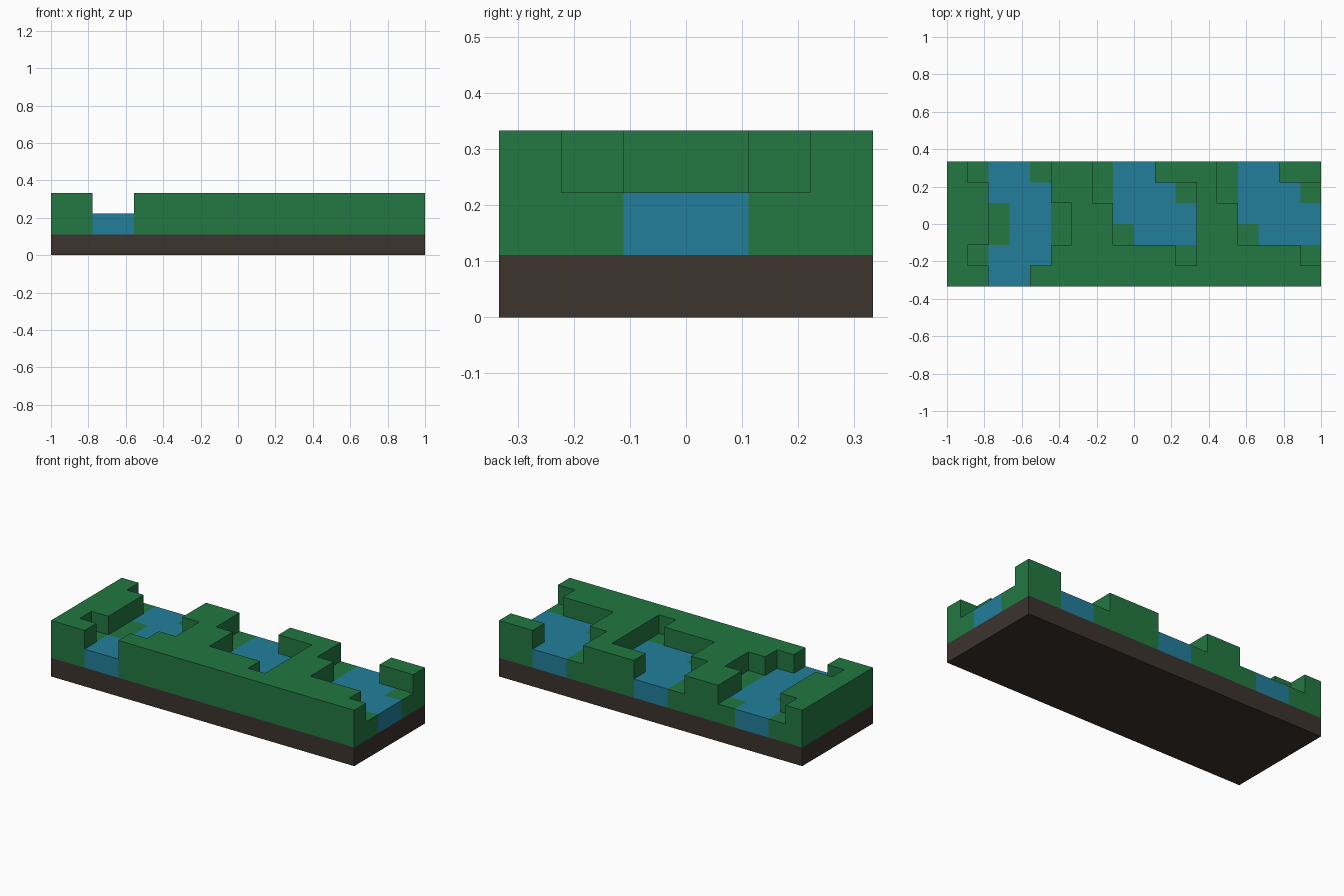
import bpy, bmesh, math
from mathutils import Vector

if "Cube" in bpy.data.objects:
    bpy.data.objects.remove(bpy.data.objects["Cube"], do_unlink=True)

CELL = 1 / 9

# Ground plan, back row first: H = raised grass, L = low grass, W = water
PLAN = [
    "HLWWLHHLWWHHHLWWHH",
    "HHWWWHHLWWWLHLWWWL",
    "HHLWWLHHWWWWHHWWWW",
    "HHLWWLHHLWWWHHLWWW",
    "HLWWWHHHHHHLHHHHHL",
    "HHWWHHHHHHHHHHHHHH",
]
ROWS, COLS = len(PLAN), len(PLAN[0])


def make_material(name, color):
    mat = bpy.data.materials.new(name)
    mat.use_nodes = True
    mat.diffuse_color = (*color, 1)
    mat.node_tree.nodes["Principled BSDF"].inputs["Base Color"].default_value = (*color, 1)
    return mat


def block_part(name, cells, mat):
    """Closed shell around a set of grid cells, with flat areas merged."""
    bm = bmesh.new()
    for cell in cells:
        for axis in range(3):
            for side in (0, 1):
                neighbour = list(cell)
                neighbour[axis] += 2 * side - 1
                if tuple(neighbour) in cells:
                    continue
                corners = []
                for du, dv in ((0, 0), (1, 0), (1, 1), (0, 1)):
                    p = Vector(cell)
                    p[axis] += side
                    p[(axis + 1) % 3] += du
                    p[(axis + 2) % 3] += dv
                    corners.append(bm.verts.new((p - Vector((COLS / 2, ROWS / 2, 0))) * CELL))
                bm.faces.new(corners if side else corners[::-1])
    bmesh.ops.remove_doubles(bm, verts=bm.verts[:], dist=CELL * 0.01)
    bmesh.ops.dissolve_limit(bm, angle_limit=math.radians(1),
                             verts=bm.verts[:], edges=bm.edges[:])
    mesh = bpy.data.meshes.new(name)
    bm.to_mesh(mesh)
    bm.free()
    mesh.materials.append(mat)
    obj = bpy.data.objects.new(name, mesh)
    bpy.context.collection.objects.link(obj)
    return obj


# Sort the plan into soil, water and grass cells
soil, water, grass = set(), set(), set()
for row, line in enumerate(reversed(PLAN)):
    for col, kind in enumerate(line):
        soil.add((col, row, 0))
        (water if kind == "W" else grass).add((col, row, 1))
        if kind == "H":
            grass.add((col, row, 2))

block_part("soil_base", soil, make_material("Dark soil", (0.045, 0.033, 0.027)))
block_part("water_channels", water, make_material("Blue water", (0.016, 0.212, 0.323)))
block_part("grass_banks", grass, make_material("Green grass", (0.016, 0.188, 0.054)))
